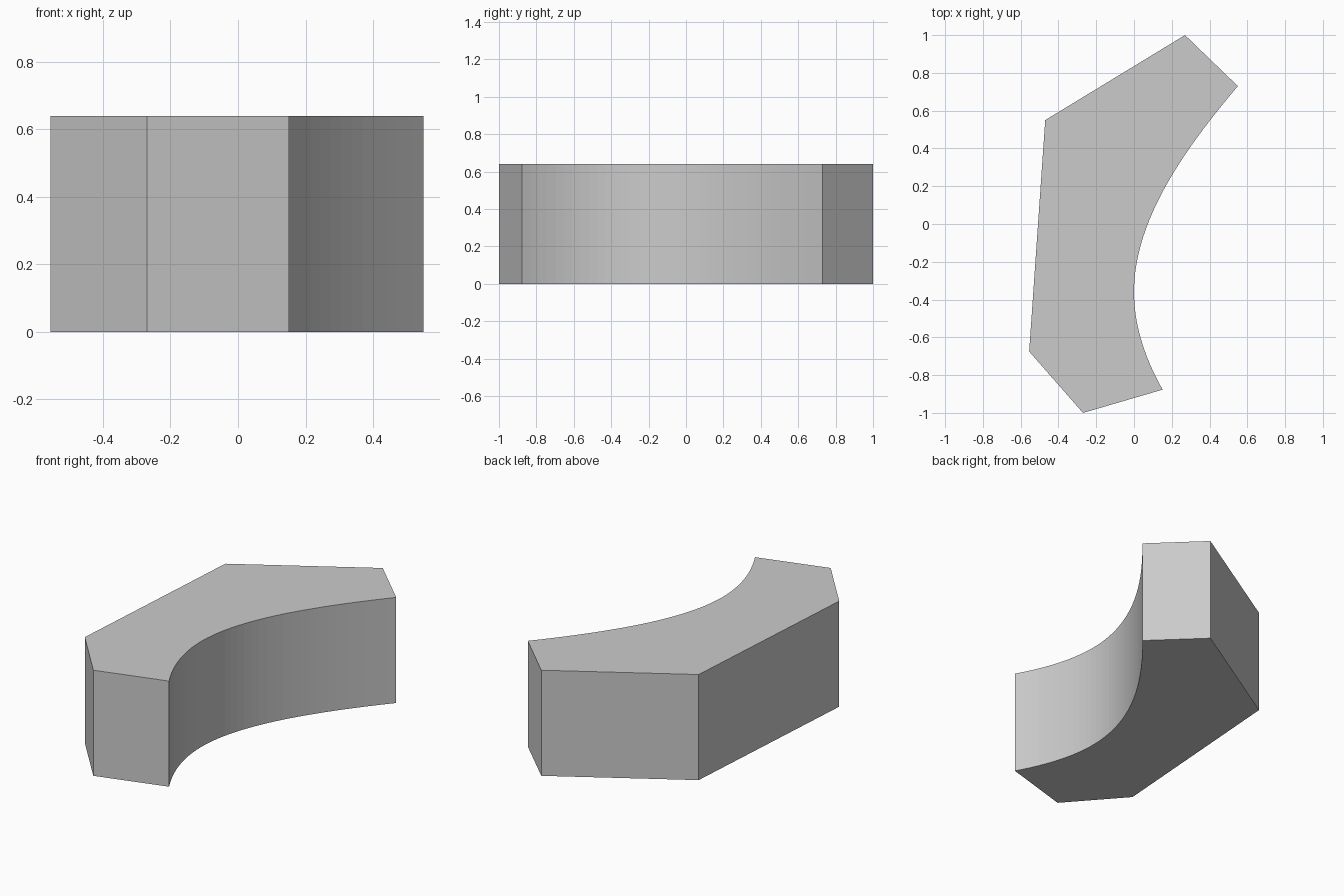
import bpy
import bmesh

HEIGHT = 0.64
STEPS = 36

cube = bpy.data.objects.get("Cube")
if cube:
    bpy.data.objects.remove(cube, do_unlink=True)

# Plain grey material
grey = bpy.data.materials.new("light_grey")
grey.use_nodes = True
colour = (0.6, 0.6, 0.6, 1)
grey.diffuse_color = colour
grey.node_tree.nodes["Principled BSDF"].inputs["Base Color"].default_value = colour


def hollow_x(y):
    """Depth of the concave side, deepest at y = -0.36."""
    d = y + 0.36
    bend = 0.61 - 0.135 * d if d > 0 else 0.61 + 0.083 * d
    return bend * d * d


# Outline: concave side from front to back, then the straight outer sides
start, end = -0.877, 0.73
ys = [start + (end - start) * i / STEPS for i in range(STEPS + 1)]
outline = [(hollow_x(y), y) for y in ys]
outline += [(0.27, 1.0), (-0.47, 0.55), (-0.555, -0.675), (-0.27, -1.0)]

# Extrude the outline into a solid block
bm = bmesh.new()
base = bm.faces.new([bm.verts.new((x, y, 0)) for x, y in outline])
result = bmesh.ops.extrude_face_region(bm, geom=[base], use_keep_orig=True)
top = [g for g in result["geom"] if isinstance(g, bmesh.types.BMVert)]
bmesh.ops.translate(bm, verts=top, vec=(0, 0, HEIGHT))
bmesh.ops.recalc_face_normals(bm, faces=bm.faces)

mesh = bpy.data.meshes.new("curved_block")
bm.to_mesh(mesh)
bm.free()
mesh.materials.append(grey)
block = bpy.data.objects.new("curved_block", mesh)
bpy.context.collection.objects.link(block)
